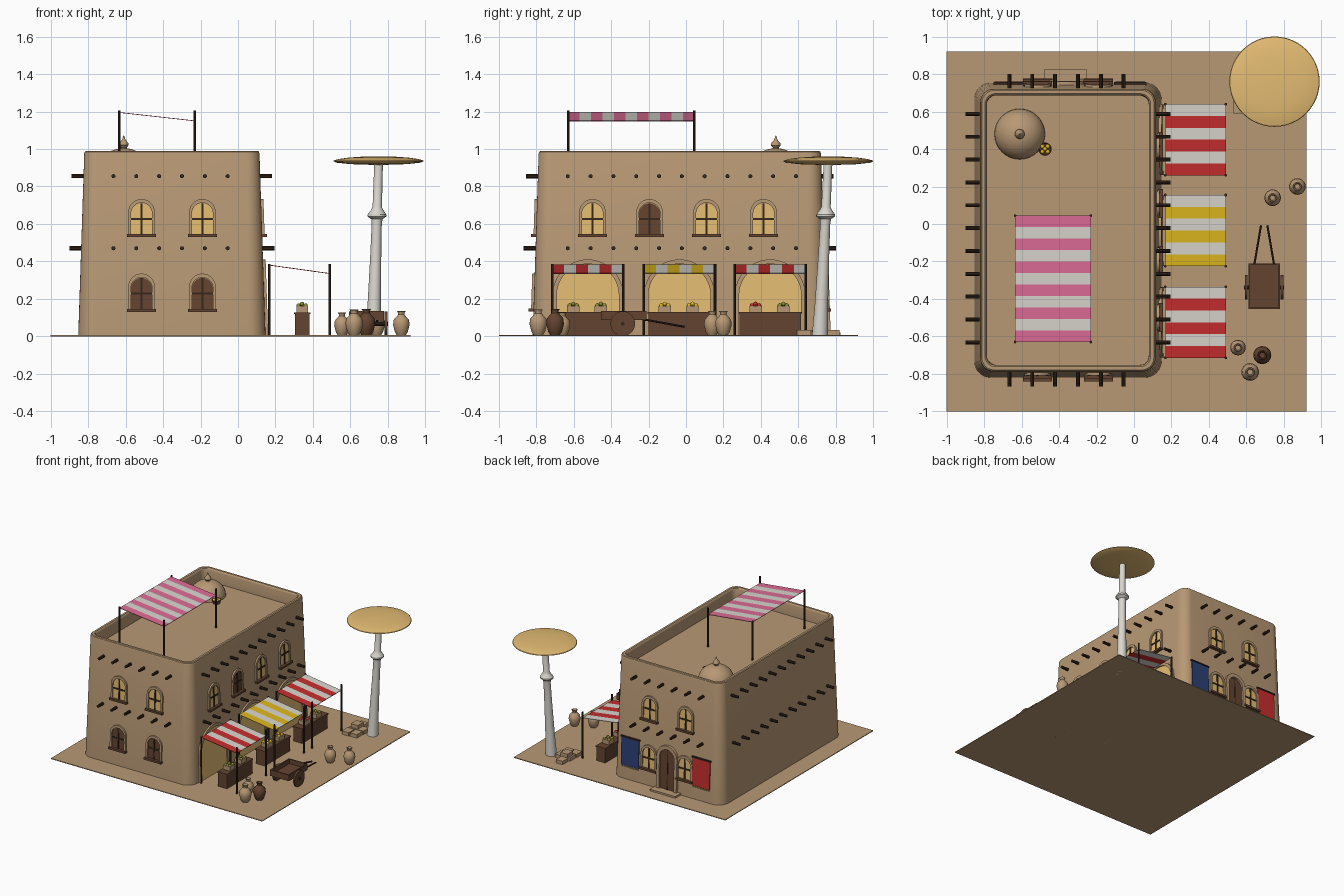
import bpy, bmesh, math
from mathutils import Vector, Matrix

if "Cube" in bpy.data.objects:
    bpy.data.objects.remove(bpy.data.objects["Cube"])

def lin(c):
    return c / 12.92 if c <= 0.04045 else ((c + 0.055) / 1.055) ** 2.4

def mat(name, r, g, b):
    m = bpy.data.materials.new(name)
    m.diffuse_color = (lin(r / 255), lin(g / 255), lin(b / 255), 1)
    m.use_nodes = True
    m.node_tree.nodes["Principled BSDF"].inputs["Base Color"].default_value = m.diffuse_color
    return m

CLAY = mat("clay", 184, 153, 117)
GLOW = mat("lamp_glow", 228, 188, 115)
BROWN = mat("brown_wood", 100, 68, 48)
DARK = mat("dark_wood", 54, 39, 28)
WHITE = mat("off_white", 218, 215, 207)
RED = mat("red_cloth", 198, 46, 46)
YELLOW = mat("yellow_cloth", 222, 184, 32)
PINK = mat("pink_cloth", 222, 108, 150)
BLUE = mat("blue_cloth", 44, 64, 118)
OLIVE = mat("olive_green", 140, 140, 50)

# ---------- helpers ----------
def obj(name, bm, *mats, smooth=True, fix=True):
    if fix:
        bmesh.ops.recalc_face_normals(bm, faces=bm.faces)
    for f in bm.faces:
        f.smooth = smooth
    for e in bm.edges:
        e.smooth = e.calc_face_angle(0) < 0.6
    me = bpy.data.meshes.new(name)
    bm.to_mesh(me)
    bm.free()
    for m in mats:
        me.materials.append(m)
    o = bpy.data.objects.new(name, me)
    bpy.context.collection.objects.link(o)
    return o

def loft(bm, loops, caps=(True, True), closed=True):
    rings = [[bm.verts.new(p) for p in lp] for lp in loops]
    for a, b in zip(rings, rings[1:]):
        n = len(a)
        for i in range(n if closed else n - 1):
            j = (i + 1) % n
            bm.faces.new((a[i], a[j], b[j], b[i]))
    if caps[0]:
        bm.faces.new(rings[0][::-1])
    if caps[1]:
        bm.faces.new(rings[-1])

def add_box(bm, x0, x1, y0, y1, z0, z1):
    loft(bm, [[(x0, y0, z), (x1, y0, z), (x1, y1, z), (x0, y1, z)] for z in (z0, z1)])

def box(name, dims, m):
    bm = bmesh.new()
    add_box(bm, *dims)
    return obj(name, bm, m)

def add_rod(bm, p, q, r, segs=8):
    p, q = Vector(p), Vector(q)
    rot = (q - p).to_track_quat('Z', 'Y')
    ring = [rot @ Vector((r * math.cos(t), r * math.sin(t), 0))
            for t in (2 * math.pi * (i + .5) / segs for i in range(segs))]
    loft(bm, [[c + v for v in ring] for c in (p, q)])

def lathe(name, prof, loc, m, segs=24, lean=(0, 0)):
    bm = bmesh.new()
    x, y, z0 = loc
    loft(bm, [[(x + lean[0] * z + r * math.cos(2 * math.pi * i / segs),
                y + lean[1] * z + r * math.sin(2 * math.pi * i / segs), z0 + z)
               for i in range(segs)] for r, z in prof])
    return obj(name, bm, m)

# Wall space: u along the wall, z up, n outward; the walls lean inward
CX, CY, HX, HY, LEAN = -0.353, -0.033, 0.5, 0.787, 0.033
def P(side, u, z, n):
    d = n - LEAN * z
    return {"front": (u, CY - HY - d, z), "back": (u, CY + HY + d, z),
            "right": (CX + HX + d, u, z), "left": (CX - HX - d, u, z)}[side]

def arch(c, w, z0, top, n=14):
    arc = [(c - w * math.cos(math.pi * i / n), top - w + w * math.sin(math.pi * i / n)) for i in range(n + 1)]
    return [(c - w, z0)] + arc + [(c + w, z0)]

def rect(c, w, z0, z1):
    return [(c - w, z0), (c - w, z1), (c + w, z1), (c + w, z0)]

def slab(name, side, pts, n0, n1, m):
    bm = bmesh.new()
    loft(bm, [[P(side, u, z, n) for u, z in pts] for n in (n0, n1)])
    return obj(name, bm, m)

def surround(name, side, outer, inner, n1, m):
    bm = bmesh.new()
    corners = ((outer, -0.01), (outer, n1), (inner, n1), (inner, -0.01))
    loft(bm, [[P(side, *pts[i], n) for pts, n in corners] for i in range(len(outer))])
    return obj(name, bm, m)

# ---------- ground and building shell ----------
box("ground", (-1, 0.92, -1, 0.92, 0, 0.006), CLAY)

def round_rect(inset, z, n=8):
    r = 0.09 - inset * 0.6
    hx, hy = HX - inset - r, HY - inset - r
    pts = []
    for k, (sx, sy) in enumerate(((1, 1), (-1, 1), (-1, -1), (1, -1))):
        for i in range(n + 1):
            t = math.pi / 2 * (k + i / n)
            pts.append((CX + sx * hx + r * math.cos(t), CY + sy * hy + r * math.sin(t), z))
    return pts

bm = bmesh.new()
loft(bm, [round_rect(*p) for p in ((0, 0), (0.0322, 0.975), (0.035, 0.985), (0.041, 0.99), (0.058, 0.99),
                                   (0.064, 0.985), (0.067, 0.975), (0.068, 0.885))])
obj("building_shell", bm, CLAY)

# Projecting roof and floor beams on all four walls
bm = bmesh.new()
for z in (0.855, 0.47):
    for side, us in (("front", [-0.665 + .122 * i for i in range(6)]), ("right", [-0.632 + .122 * i for i in range(11)])):
        for s in (side, {"front": "back", "right": "left"}[side]):
            for u in us:
                add_rod(bm, P(s, u, z, -0.02), P(s, u, z, 0.063), 0.011, 10)
obj("wall_beams", bm, DARK)

# ---------- windows ----------
def window(side, c, z, lit):
    n = f"{side}_window"
    slab(n + "_pane", side, arch(c, 0.056, z, z + 0.165), -0.01, 0.004, GLOW if lit else BROWN)
    surround(n + "_surround", side, arch(c, 0.071, z, z + 0.188), arch(c, 0.056, z, z + 0.168), 0.013, CLAY)
    slab(n + "_mullion", side, rect(c, 0.006, z, z + 0.163), 0, 0.009, DARK)
    slab(n + "_crossbar", side, rect(c, 0.056, z + 0.075, z + 0.087), 0, 0.008, DARK)
    slab(n + "_sill", side, rect(c, 0.077, z - 0.016, z), -0.01, 0.026, BROWN)

for c in (-0.515, -0.19):
    window("front", c, 0.545, True)
    window("front", c, 0.147, False)
    window("back", c, 0.545, True)
    window("back", c, 0.147, True)
for i in range(4):
    window("right", -0.5 + 0.305 * i, 0.545, i != 1)

# ---------- back door and hanging rugs ----------
slab("door_leaf", "back", arch(-0.36, 0.066, 0, 0.345), -0.01, 0.006, BROWN)
surround("door_surround", "back", arch(-0.36, 0.092, 0, 0.378), arch(-0.36, 0.066, 0, 0.348), 0.02, CLAY)
slab("door_seam", "back", rect(-0.36, 0.003, 0.02, 0.34), 0, 0.009, DARK)
box("door_step", (-0.48, -0.25, 0.74, 0.825, 0, 0.02), CLAY)
for c, m, n in ((-0.02, BLUE, "blue"), (-0.665, RED, "red")):
    slab(n + "_rug", "back", rect(c, 0.08, 0.12, 0.345), 0.003, 0.01, m)
    slab(n + "_rug_rail", "back", rect(c, 0.086, 0.343, 0.353), 0, 0.015, DARK)
    for i in range(9):
        slab(n + "_rug_tassel", "back", rect(c - 0.072 + 0.018 * i, 0.004, 0.105, 0.12), 0.004, 0.009, GLOW)

# ---------- awnings ----------
def awning(name, x0, x1, z0, z1, y0, y1, count, m, base, top):
    bm = bmesh.new()
    d = (y1 - y0) / count
    for i in range(count):
        a, b = y0 + d * i, y0 + d * (i + 1)
        old = len(bm.faces)
        loft(bm, [[(x0, a, z0 + t), (x1, a, z1 + t), (x1, b, z1 + t), (x0, b, z0 + t)] for t in (-0.002, 0.002)])
        bm.faces.ensure_lookup_table()
        for f in bm.faces[old:]:
            f.material_index = i % 2
    obj(name + "_cloth", bm, m, WHITE)
    bm = bmesh.new()
    for x in (x0, x1):
        for y in (y0, y1):
            add_rod(bm, (x, y, base), (x, y, top), 0.0075)
    obj(name + "_poles", bm, DARK)

awning("roof_awning", -0.635, -0.23, 1.195, 1.15, -0.63, 0.045, 11, PINK, 0.88, 1.205)

# ---------- market stalls ----------
def fruit(name, x, y, z, m, spread=0.019, r=0.012):
    bm = bmesh.new()
    for dx, dy, dz in ((-1, -1, 0), (1, -1, 0), (-1, 1, 0), (1, 1, 0), (0, 0, .7)):
        bmesh.ops.create_icosphere(bm, subdivisions=2, radius=r, matrix=Matrix.Translation(
            (x + dx * spread, y + dy * spread, z + dz * r)))
    obj(name, bm, m)

stalls = ((-0.525, RED, (OLIVE, OLIVE)), (-0.035, YELLOW, (YELLOW, YELLOW)), (0.45, RED, (RED, OLIVE)))
for c, m, goods in stalls:
    slab("stall_arch_glow", "right", arch(c, 0.166, 0, 0.385, 24), -0.01, 0.005, GLOW)
    surround("stall_arch_surround", "right", arch(c, 0.188, 0, 0.41, 24), arch(c, 0.166, 0, 0.386, 24), 0.014, CLAY)
    awning("stall_awning", 0.167, 0.49, 0.38, 0.335, c - 0.19, c + 0.19, 6, m, 0, 0.385)
    box("stall_counter", (0.303, 0.383, c - 0.165, c + 0.165, 0, 0.12), BROWN)
    box("counter_top", (0.299, 0.387, c - 0.17, c + 0.17, 0.118, 0.128), BROWN)
    for s, g in zip((-0.078, 0.07), goods):
        box("goods_crate", (0.311, 0.373, c + s - 0.033, c + s + 0.033, 0.128, 0.162), CLAY)
        fruit("crate_goods", 0.342, c + s, 0.164, g)

# ---------- roof dome, finial and basket ----------
lathe("roof_dome", [(0.135 * math.cos(t), 0.12 * math.sin(t)) for t in (math.pi / 2 * i / 10 * .99 for i in range(11))],
      (-0.61, 0.48, 0.885), CLAY, 32)
lathe("dome_finial", [(0.018, 0), (0.016, 0.01), (0.026, 0.022), (0.024, 0.034), (0.010, 0.05), (0.001, 0.075)],
      (-0.61, 0.48, 0.998), CLAY, 16)
lathe("roof_basket", [(0.025, 0), (0.036, 0.03), (0.032, 0.03), (0.028, 0.022)], (-0.475, 0.40, 0.885), BROWN, 16)
fruit("basket_fruit", -0.475, 0.40, 0.912, YELLOW, 0.014)

# ---------- clay jars ----------
JAR = ((0.024, 0), (0.036, 0.02), (0.046, 0.06), (0.042, 0.088), (0.024, 0.108), (0.018, 0.116),
       (0.018, 0.126), (0.024, 0.135), (0.019, 0.136), (0.014, 0.12))
for x, y, s, m in ((0.555, -0.66, 0.9, CLAY), (0.685, -0.70, 1.04, BROWN), (0.62, -0.79, 1.02, CLAY),
                   (0.74, 0.14, 0.96, CLAY), (0.872, 0.20, 0.96, CLAY)):
    lathe("clay_jar", [(r * s, z * s) for r, z in JAR], (x, y, 0.004), m)

# ---------- handcart ----------
box("cart_floor", (0.61, 0.78, -0.455, -0.21, 0.085, 0.098), BROWN)
bm = bmesh.new()
for d in ((0.61, 0.62, -0.455, -0.21), (0.77, 0.78, -0.455, -0.21), (0.62, 0.77, -0.455, -0.445), (0.62, 0.77, -0.22, -0.21)):
    add_box(bm, *d, 0.095, 0.135)
obj("cart_sides", bm, BROWN)
bm = bmesh.new()
for x in (0.593, 0.783):
    add_rod(bm, (x, -0.338, 0.067), (x + 0.014, -0.338, 0.067), 0.066, 24)
obj("cart_wheels", bm, BROWN)
bm = bmesh.new()
add_rod(bm, (0.588, -0.338, 0.067), (0.802, -0.338, 0.067), 0.011, 10)
for a, b in ((0.64, 0.678), (0.75, 0.712)):
    add_rod(bm, (a, -0.23, 0.09), (b, -0.008, 0.05), 0.006)
obj("cart_axle_and_handles", bm, DARK)

# ---------- leaning water tower with dish ----------
lathe("tower_mast", [(0.043, 0), (0.036, 0.15), (0.029, 0.45), (0.027, 0.60), (0.03, 0.625), (0.05, 0.64), (0.05, 0.65),
                     (0.032, 0.675), (0.025, 0.69), (0.023, 0.93)], (0.722, 0.716, 0), WHITE, 24, (0.031, 0.047))
lathe("tower_dish", [(0.03, 0.0), (0.15, 0.004), (0.225, 0.012), (0.241, 0.019), (0.238, 0.024), (0.21, 0.032), (0.16, 0.039),
                     (0.09, 0.044), (0.002, 0.046)], (0.75, 0.76, 0.915), GLOW, 48)

# ---------- stacked stone blocks ----------
for i, (x, y, z) in enumerate(((0.53, 0.59, 0), (0.60, 0.595, 0), (0.535, 0.67, 0), (0.605, 0.675, 0),
                               (0.545, 0.75, 0), (0.55, 0.68, 0.03))):
    box("stone_block", (x, x + 0.062, y, y + 0.072, z, z + 0.034), CLAY)
